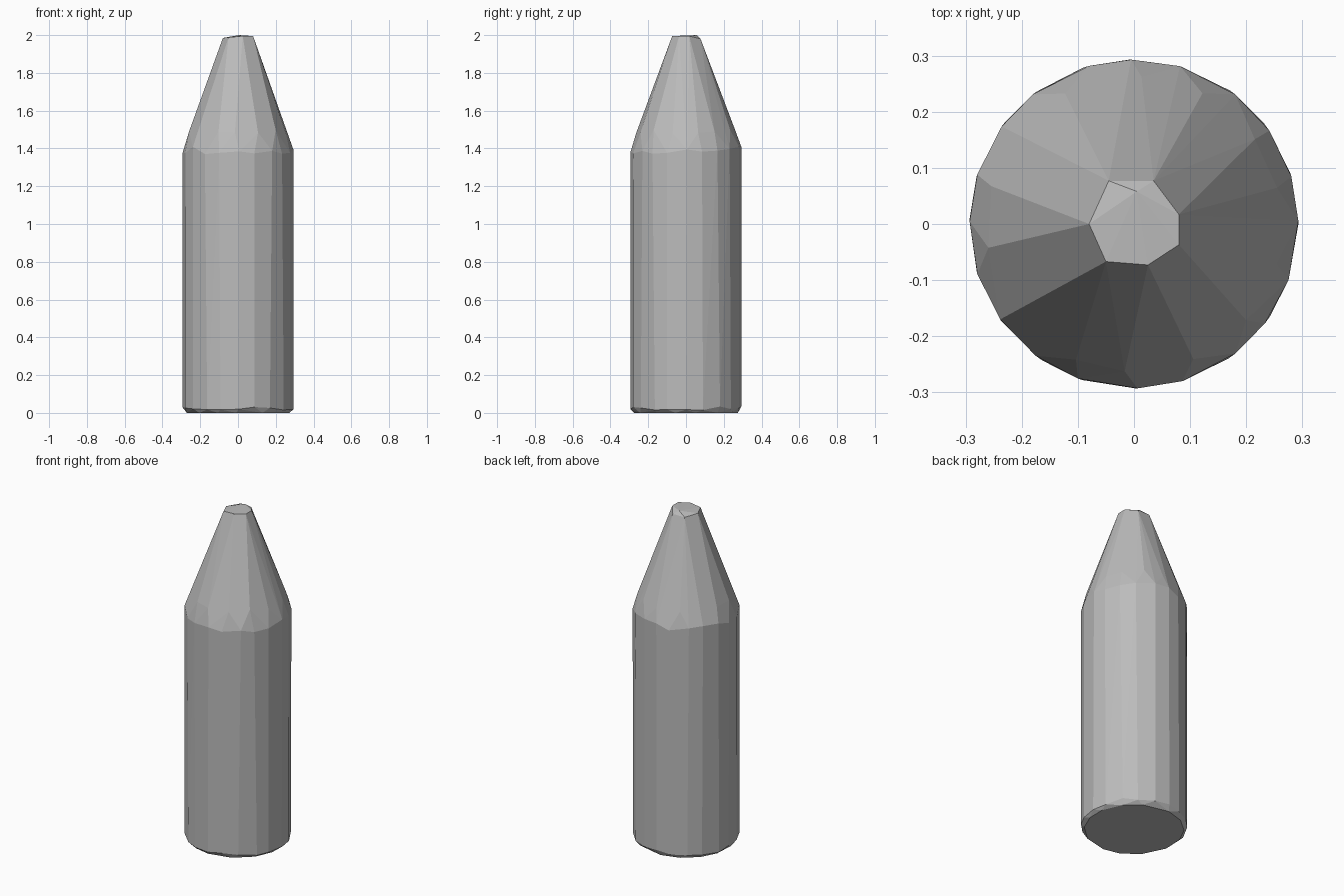
import bpy, bmesh, math, random

cube = bpy.data.objects.get("Cube")
if cube:
    bpy.data.objects.remove(cube, do_unlink=True)

random.seed(4)

grey = bpy.data.materials.new("mid_grey")
grey.use_nodes = True
colour = (0.5, 0.5, 0.5, 1)
grey.diffuse_color = colour
grey.node_tree.nodes["Principled BSDF"].inputs["Base Color"].default_value = colour


def ring(bm, sides, radius, height, turn=0.0, wobble=0.0, drift=0.0):
    """Ring of points with slightly uneven heights and angles."""
    for i in range(sides):
        a = math.tau * (i + turn + random.uniform(-drift, drift)) / sides
        z = height + random.uniform(-wobble, wobble)
        bm.verts.new((radius * math.cos(a), radius * math.sin(a), z))


bm = bmesh.new()
# Base and its worn, chamfered edge
ring(bm, 14, 0.275, 0.0, 0.5, 0, 0.2)
ring(bm, 20, 0.293, 0.025, 0, 0.012, 0.12)
# Shoulder of the straight body
ring(bm, 20, 0.293, 1.39, 0, 0.02, 0.12)
# Start of the tapered nose
ring(bm, 14, 0.263, 1.49, 0.5, 0.01, 0.15)
# Blunt, slightly uneven tip
tip = [(-0.08, 0, 1.985), (-0.045, 0.077, 1.98), (0.035, 0.077, 1.98), (0.08, 0.017, 1.995),
       (0.08, -0.037, 1.995), (0.025, -0.073, 1.995), (-0.05, -0.067, 1.988), (0.005, 0.058, 2.0)]
for p in tip:
    bm.verts.new(p)

# Wrap the rings in one faceted skin
hull = bmesh.ops.convex_hull(bm, input=bm.verts[:])
unused = {g for g in hull["geom_interior"] + hull["geom_unused"] if isinstance(g, bmesh.types.BMVert)}
bmesh.ops.delete(bm, geom=list(unused), context="VERTS")
bmesh.ops.dissolve_limit(bm, angle_limit=math.radians(2), verts=bm.verts[:], edges=bm.edges[:])
bmesh.ops.recalc_face_normals(bm, faces=bm.faces[:])

mesh = bpy.data.meshes.new("pointed_body")
bm.to_mesh(mesh)
bm.free()
mesh.materials.append(grey)
body = bpy.data.objects.new("pointed_body", mesh)
bpy.context.collection.objects.link(body)
